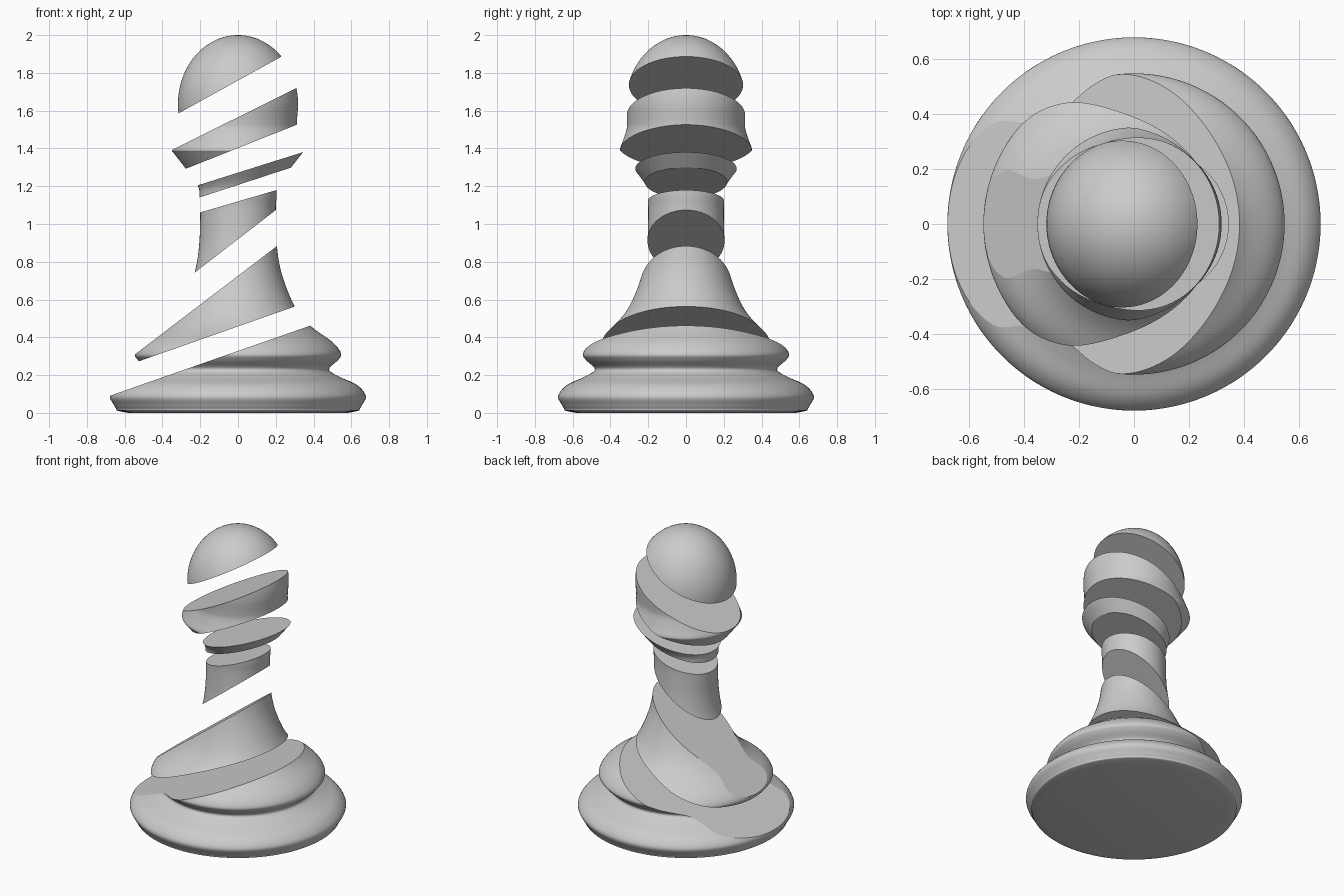
import bpy, bmesh, math
from mathutils import Vector

if "Cube" in bpy.data.objects:
    bpy.data.objects.remove(bpy.data.objects["Cube"])

SEG = 112

# Lathe profile (radius, height), split in smooth runs
BASE = [(0.61, 0.005), (0.64, 0.012), (0.645, 0.022), (0.657, 0.042), (0.677, 0.09), (0.63, 0.148),
        (0.54, 0.19), (0.482, 0.23), (0.53, 0.28), (0.545, 0.315), (0.50, 0.375),
        (0.385, 0.46), (0.30, 0.565), (0.232, 0.735), (0.206, 0.885), (0.2, 1.06),
        (0.204, 1.14), (0.213, 1.205), (0.282, 1.30), (0.34, 1.375), (0.35, 1.395),
        (0.334, 1.44), (0.315, 1.50), (0.312, 1.54), (0.318, 1.62)]


def smooth_run(pts, n):
    # Catmull-Rom through the points
    out = []
    for i in range(len(pts) - 1):
        a, b, c, d = (Vector(pts[min(max(i + k, 0), len(pts) - 1)]) for k in (-1, 0, 1, 2))
        for j in range(n):
            t = j / n
            out.append(0.5 * (2 * b + (c - a) * t + (2 * a - 5 * b + 4 * c - d) * t * t
                              + (3 * b - a - 3 * c + d) * t ** 3))
    out.append(Vector(pts[-1]))
    return out


profile = [Vector((0, 0)), Vector((0.58, 0))] + smooth_run(BASE, 5)
# Domed head
for k in range(1, 25):
    a = math.pi / 2 * k / 24
    profile.append(Vector((0.318 * math.cos(a), 1.635 + 0.365 * math.sin(a))))
profile[-1].x = 0


def lathe():
    bm = bmesh.new()
    vs = [bm.verts.new((p.x, 0, p.y)) for p in profile]
    es = [bm.edges.new(e) for e in zip(vs, vs[1:])]
    bmesh.ops.spin(bm, geom=vs + es, cent=(0, 0, 0), axis=(0, 0, 1),
                   angle=2 * math.pi, steps=SEG, use_duplicate=False)
    bmesh.ops.remove_doubles(bm, verts=bm.verts, dist=1e-5)
    bmesh.ops.recalc_face_normals(bm, faces=bm.faces)
    for f in bm.faces:
        f.smooth = True
    return bm


def cut(bm, line, keep_below):
    # Slanted cut through a front-view line, then a flat cap
    (x0, z0), (x1, z1) = line
    n = Vector((-(z1 - z0), 0, x1 - x0)).normalized()
    res = bmesh.ops.bisect_plane(bm, geom=bm.verts[:] + bm.edges[:] + bm.faces[:], dist=1e-6,
                                 plane_co=(x0, 0, z0), plane_no=n,
                                 clear_outer=keep_below, clear_inner=not keep_below)
    rim = [e for e in bm.edges if e.is_boundary]
    caps = bmesh.ops.edgeloop_fill(bm, edges=rim)["faces"]
    for f in caps:
        f.smooth = False
    for e in rim:
        e.smooth = False


# name, lower cut line, upper cut line
SLICES = [
    ("base_slice", None, ((-0.68, 0.09), (0.383, 0.462))),
    ("skirt_slice", ((-0.52, 0.275), (0.30, 0.563)), ((-0.545, 0.31), (0.206, 0.883))),
    ("stem_slice", ((-0.23, 0.742), (0.204, 1.077)), ((-0.2, 1.061), (0.206, 1.18))),
    ("neck_slice", ((-0.205, 1.14), (0.285, 1.30)), ((-0.212, 1.205), (0.343, 1.38))),
    ("collar_slice", ((-0.275, 1.293), (0.312, 1.526)), ((-0.35, 1.392), (0.311, 1.72))),
    ("head_slice", ((-0.316, 1.585), (0.231, 1.887)), None),
]

for name, low, high in SLICES:
    bm = lathe()
    if low:
        cut(bm, low, False)
    if high:
        cut(bm, high, True)
    bmesh.ops.recalc_face_normals(bm, faces=bm.faces)
    me = bpy.data.meshes.new(name)
    bm.to_mesh(me)
    bm.free()
    bpy.context.collection.objects.link(bpy.data.objects.new(name, me))
